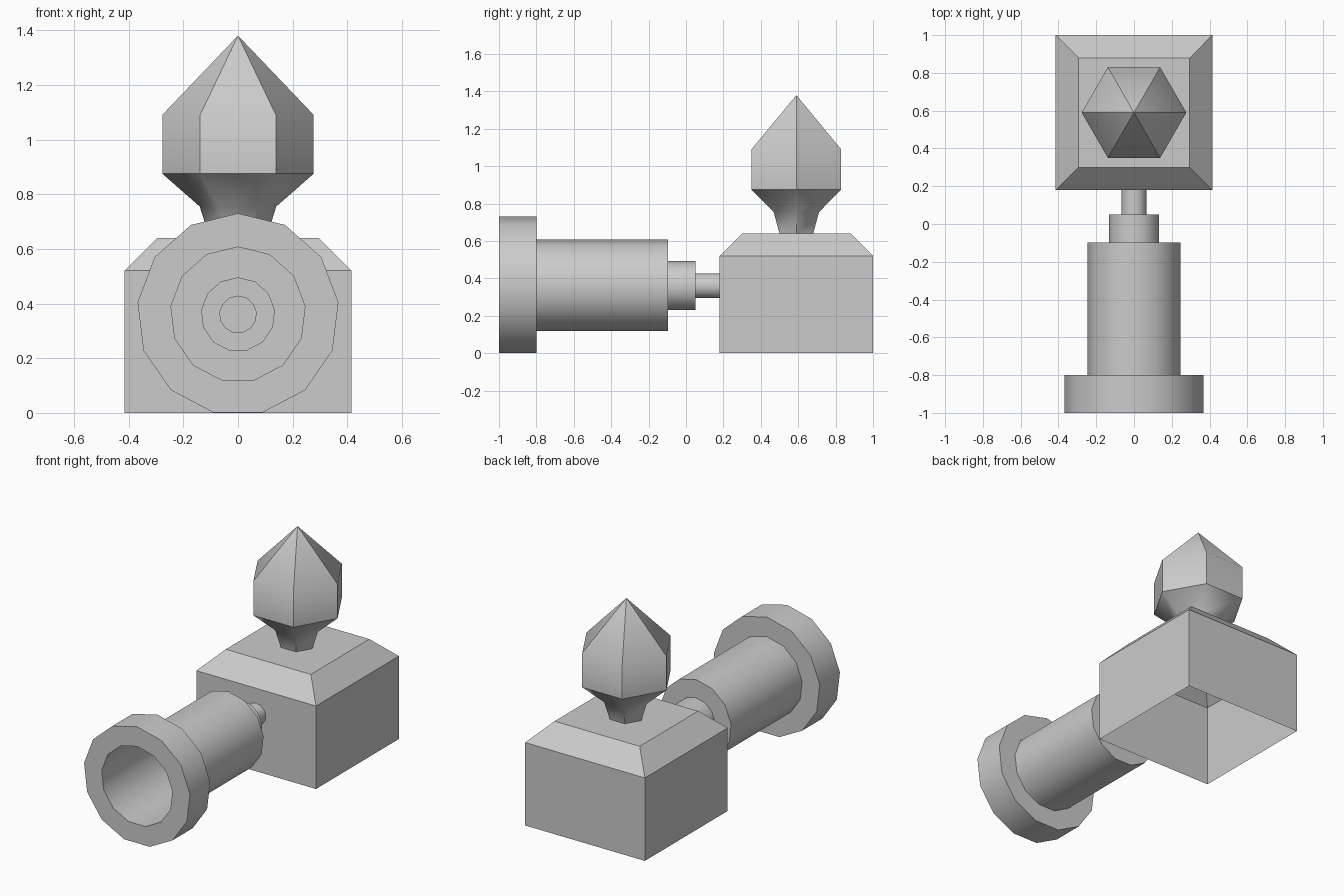
import bpy, bmesh, math
from mathutils import Vector

if "Cube" in bpy.data.objects:
    bpy.data.objects.remove(bpy.data.objects["Cube"])


def loft(name, rings, angle):
    """Join successive rings of points with faces; a one-point ring is a tip."""
    bm = bmesh.new()
    loops = [[bm.verts.new(p) for p in ring] for ring in rings]
    n = max(len(l) for l in loops)
    for a, b in zip(loops, loops[1:]):
        for i in range(n):
            j = (i + 1) % n
            if len(b) == 1:
                bm.faces.new((a[i], a[j], b[0]))
            else:
                bm.faces.new((a[i], a[j], b[j], b[i]))
    if len(loops[-1]) == 4:  # close the flat lid of the box
        bm.faces.new(loops[-1])
    bmesh.ops.recalc_face_normals(bm, faces=bm.faces[:])
    mesh = bpy.data.meshes.new(name)
    bm.to_mesh(mesh)
    bm.free()
    obj = bpy.data.objects.new(name, mesh)
    bpy.context.collection.objects.link(obj)
    bpy.ops.object.select_all(action='DESELECT')
    obj.select_set(True)
    bpy.context.view_layer.objects.active = obj
    bpy.ops.object.shade_smooth_by_angle(angle=math.radians(angle))
    return obj


def ring(centre, u, v, r, sides):
    """Points of a regular polygon in the plane of u and v."""
    if r == 0:
        return [centre]
    steps = [2 * math.pi * i / sides for i in range(sides)]
    return [centre + r * (math.cos(t) * u + math.sin(t) * v) for t in steps]


X, Y, Z = Vector((1, 0, 0)), Vector((0, 1, 0)), Vector((0, 0, 1))
MID_Y = 0.59

# Hollow box with sloped shoulders, open underneath
box = [(0.415, 0.41, 0), (0.415, 0.41, 0.52), (0.295, 0.29, 0.64)]
loft("box_base", [[Vector((sx * w, MID_Y + sy * d, z))
                   for sx, sy in ((-1, -1), (1, -1), (1, 1), (-1, 1))]
                  for w, d, z in box], 30)

# Six-sided pointed finial
finial = [(0.104, 0.64), (0.14, 0.755), (0.277, 0.875), (0.277, 1.09), (0, 1.38)]
loft("finial", [ring(MID_Y * Y + z * Z, X, Y, r, 6) for r, z in finial], 43)

# Stepped hollow barrel with a flange at the open front end
barrel = [(0.247, -0.8), (0.247, -1), (0.37, -1), (0.37, -0.8), (0.247, -0.8),
          (0.247, -0.097), (0.134, -0.097), (0.134, 0.05), (0.067, 0.05), (0.067, 0.18)]
loft("barrel", [ring(y * Y + 0.36 * Z, Z, X, r, 13) for r, y in barrel], 30)
